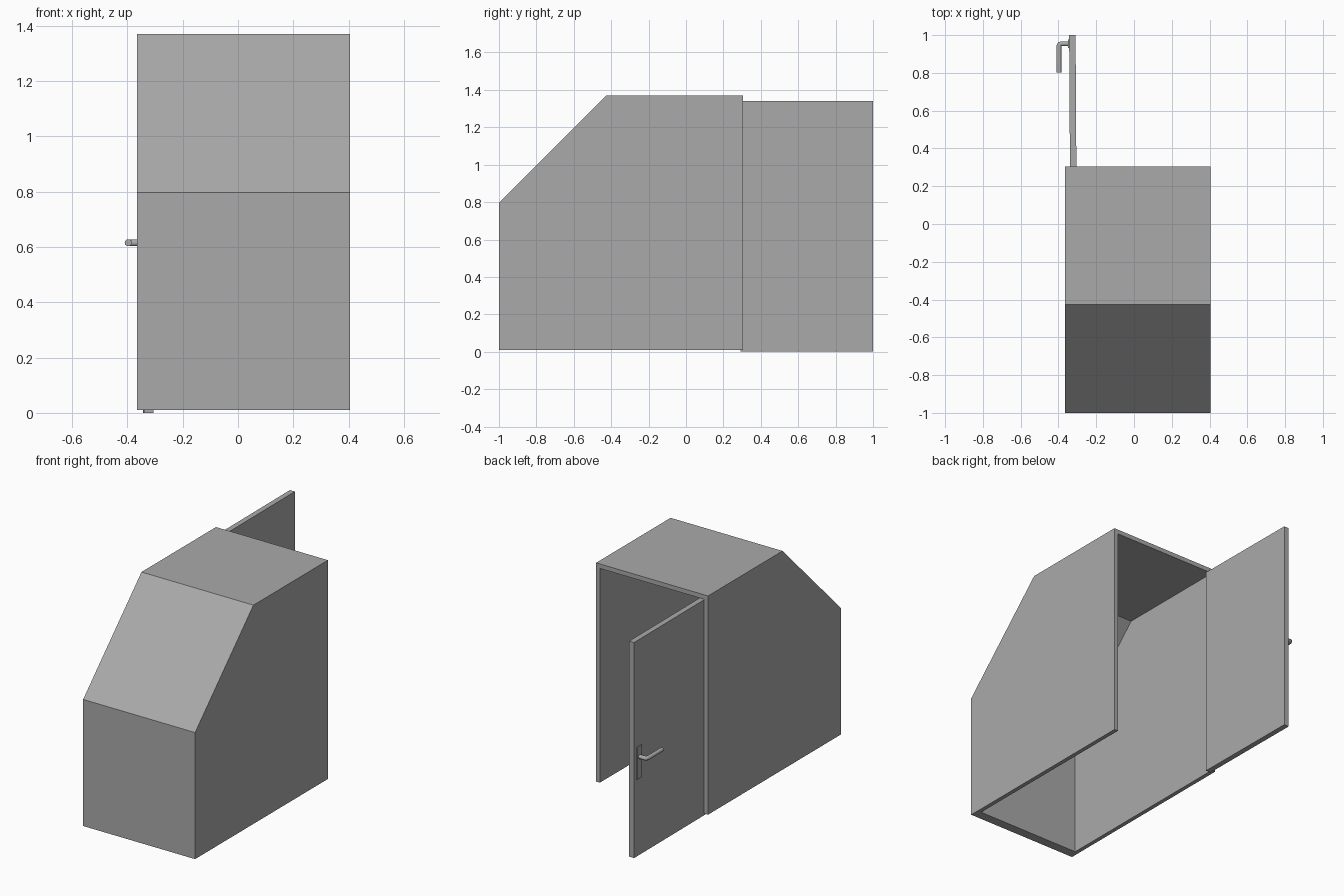
import bpy, bmesh, math
from mathutils import Matrix

if "Cube" in bpy.data.objects:
    bpy.data.objects.remove(bpy.data.objects["Cube"])

GREY = (0.4, 0.4, 0.4, 1)
grey = bpy.data.materials.new("plain grey")
grey.use_nodes = True
grey.diffuse_color = GREY
for node in grey.node_tree.nodes:
    if node.type == "BSDF_PRINCIPLED":
        node.inputs["Base Color"].default_value = GREY


def add_mesh(name, bm):
    bmesh.ops.recalc_face_normals(bm, faces=bm.faces[:])
    mesh = bpy.data.meshes.new(name)
    bm.to_mesh(mesh)
    bm.free()
    mesh.materials.append(grey)
    obj = bpy.data.objects.new(name, mesh)
    bpy.context.collection.objects.link(obj)
    return obj


def box(name, low, high):
    bm = bmesh.new()
    size = [h - l for l, h in zip(low, high)]
    mid = [(h + l) / 2 for l, h in zip(low, high)]
    bmesh.ops.create_cube(bm, size=1, matrix=Matrix.Translation(mid) @ Matrix.Diagonal((*size, 1)))
    return add_mesh(name, bm)


# Enclosure: thin walls with a sloped front, open at the back and below
outer = [(0.305, 0.01), (-1, 0.01), (-1, 0.797), (-0.427, 1.37), (0.305, 1.37)]
inner = [(0.305, 0.01), (-0.94, 0.01), (-0.94, 0.832), (-0.43, 1.342), (0.305, 1.342)]
RIGHT, LEFT, WALL = -0.365, 0.405, 0.026

bm = bmesh.new()


def loop(profile, x):
    return [bm.verts.new((x, y, z)) for y, z in profile]


out_r, out_l = loop(outer, RIGHT), loop(outer, LEFT)
in_r, in_l = loop(inner, RIGHT + WALL), loop(inner, LEFT - WALL)
for side in (out_r, out_l, in_r, in_l):
    bm.faces.new(side)
# front, slope and roof, on both skins
for a, b in ((out_r, out_l), (in_r, in_l)):
    for i in range(1, 4):
        bm.faces.new((a[i], a[i + 1], b[i + 1], b[i]))
# rims of the side walls
for o, n in ((out_r, in_r), (out_l, in_l)):
    for i, j in ((0, 1), (4, 0)):
        bm.faces.new((o[i], o[j], n[j], n[i]))
# rims of the front wall and roof
for i in (1, 4):
    bm.faces.new((out_r[i], out_l[i], in_l[i], in_r[i]))
add_mesh("enclosure", bm)

# Door, swung open a little past square
door = box("door", (-0.034, 0, 0), (0, 0.708, 1.34))
door.location = (-0.305, 0.292, 0)
door.rotation_euler.z = math.radians(0.35)

# Handle plate on the outer face of the door
box("handle_plate", (-0.35, 0.932, 0.48), (-0.34, 0.978, 0.68))

# Bent lever handle
curve = bpy.data.curves.new("door_handle", "CURVE")
curve.dimensions = "3D"
curve.bevel_depth = 0.013
curve.bevel_resolution = 3
curve.use_fill_caps = True
path = [(-0.342, 0.954), (-0.386, 0.954), (-0.394, 0.951), (-0.397, 0.943), (-0.397, 0.803)]
spline = curve.splines.new("POLY")
spline.points.add(len(path) - 1)
for point, (x, y) in zip(spline.points, path):
    point.co = (x, y, 0.615, 1)
curve.materials.append(grey)
handle = bpy.data.objects.new("door_handle", curve)
bpy.context.collection.objects.link(handle)

# Turn the lever into a mesh with smooth sides and sharp ends
bpy.ops.object.select_all(action="DESELECT")
handle.select_set(True)
bpy.context.view_layer.objects.active = handle
bpy.ops.object.convert(target="MESH")
bpy.ops.object.shade_smooth_by_angle(angle=math.radians(40))
